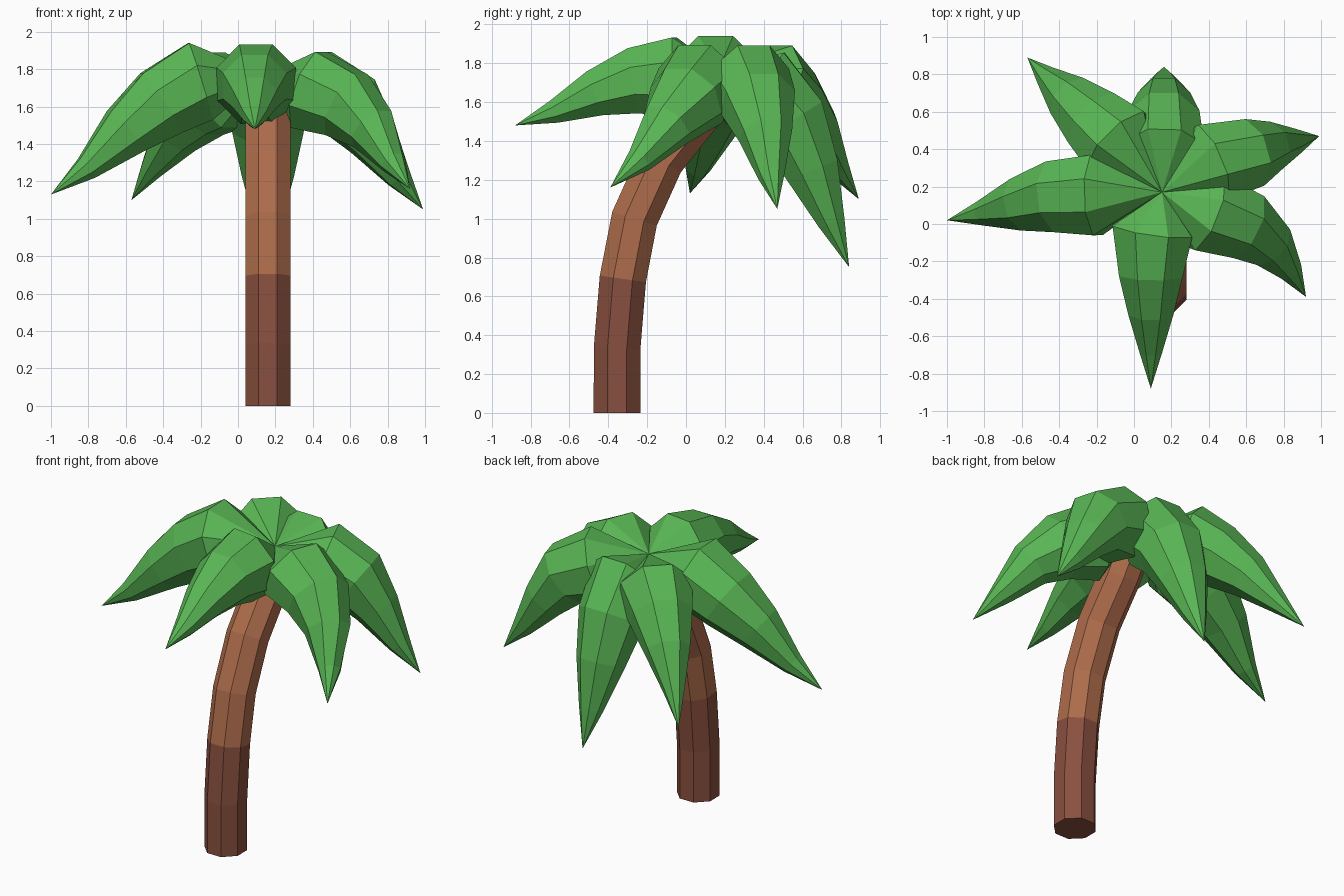
import bpy
import math
from mathutils import Vector

if "Cube" in bpy.data.objects:
    bpy.data.objects.remove(bpy.data.objects["Cube"])

SIDES = 8


def material(name, rgb):
    m = bpy.data.materials.new(name)
    m.diffuse_color = (*rgb, 1)
    m.use_nodes = True
    m.node_tree.nodes["Principled BSDF"].inputs["Base Color"].default_value = m.diffuse_color
    return m


green = material("leaf green", (0.10, 0.47, 0.09))
brown = material("upper bark brown", (0.42, 0.15, 0.07))
dark = material("lower bark dark brown", (0.25, 0.08, 0.05))


def tube(name, path, mats, side=None):
    """Eight-sided tube through (x, y, z, apothem); zero radius makes a point."""
    pts = [Vector(p[:3]) for p in path]
    verts, faces, rings = [], [], []
    for i, p in enumerate(path):
        r = p[3] / math.cos(math.pi / SIDES)
        if r == 0:
            rings.append([len(verts)])
            verts.append(pts[i])
            continue
        t = Vector()
        if i > 0:
            t += (pts[i] - pts[i - 1]).normalized()
        if i < len(pts) - 1:
            t += (pts[i + 1] - pts[i]).normalized()
        t.normalize()
        s = side or t.cross(Vector((0, 0, 1))).normalized()
        u = s.cross(t)
        ring = []
        for k in range(SIDES):
            a = 2 * math.pi * (k + 0.5) / SIDES
            ring.append(len(verts))
            verts.append(pts[i] + s * r * math.cos(a) + u * r * math.sin(a))
        rings.append(ring)
    for a, b in zip(rings, rings[1:]):
        for k in range(SIDES):
            n = (k + 1) % SIDES
            if len(a) == 1:
                faces.append((a[0], b[n], b[k]))
            elif len(b) == 1:
                faces.append((a[k], a[n], b[0]))
            else:
                faces.append((a[k], a[n], b[n], b[k]))
    # end caps
    if len(rings[0]) > 1:
        faces.append(rings[0][::-1])
    if len(rings[-1]) > 1:
        faces.append(rings[-1])
    # all faces are wound one way; flip so normals point outwards
    faces = [tuple(reversed(f)) for f in faces]
    me = bpy.data.meshes.new(name)
    me.from_pydata([tuple(v) for v in verts], [], faces)
    for m in mats:
        me.materials.append(m)
    import bmesh
    bm = bmesh.new()
    bm.from_mesh(me)
    bmesh.ops.recalc_face_normals(bm, faces=bm.faces)
    bm.to_mesh(me)
    bm.free()
    ob = bpy.data.objects.new(name, me)
    bpy.context.collection.objects.link(ob)
    return ob


# Leaning trunk, dark below the third ring
trunk_path = [(-0.355, 0), (-0.355, 0.33), (-0.325, 0.69), (-0.265, 1.0),
              (-0.13, 1.30), (0.06, 1.54), (0.13, 1.66)]
trunk = tube("trunk", [(0.16, y, z, 0.12) for y, z in trunk_path],
             [brown, dark], Vector((1, 0, 0)))
for f in trunk.data.polygons:
    if f.center.z < 0.69:
        f.material_index = 1

# Six drooping fronds: swollen near the crown, tapering to a point
crown = (0.15, 0.17, 1.77, 0)
fronds = {
    "front_leaf": [(0.10, -0.03, 1.72, .215), (0.09, -0.27, 1.71, .17),
                   (0.09, -0.47, 1.645, .12), (0.09, -0.68, 1.55, .06),
                   (0.09, -0.88, 1.48, 0)],
    "left_leaf": [(-0.20, 0.155, 1.735, .215), (-0.41, 0.15, 1.62, .19),
                  (-0.60, 0.11, 1.47, .14), (-0.81, 0.06, 1.27, .065),
                  (-1.0, 0.02, 1.13, 0)],
    "back_left_leaf": [(-0.08, 0.43, 1.69, .215), (-0.20, 0.54, 1.60, .18),
                       (-0.33, 0.66, 1.46, .13), (-0.46, 0.78, 1.27, .06),
                       (-0.57, 0.89, 1.10, 0)],
    "back_leaf": [(0.16, 0.38, 1.68, .215), (0.16, 0.54, 1.50, .19),
                  (0.16, 0.65, 1.25, .14), (0.16, 0.75, 0.98, .07),
                  (0.16, 0.84, 0.75, 0)],
    "back_right_leaf": [(0.40, 0.32, 1.69, .215), (0.60, 0.37, 1.60, .185),
                        (0.72, 0.41, 1.43, .13), (0.86, 0.44, 1.22, .065),
                        (0.99, 0.47, 1.05, 0)],
    "front_right_leaf": [(0.38, 0.07, 1.69, .215), (0.58, 0.0, 1.61, .185),
                         (0.72, -0.10, 1.48, .13), (0.83, -0.24, 1.30, .065),
                         (0.92, -0.39, 1.16, 0)],
}
for name, path in fronds.items():
    tube(name, [crown] + path, [green])
